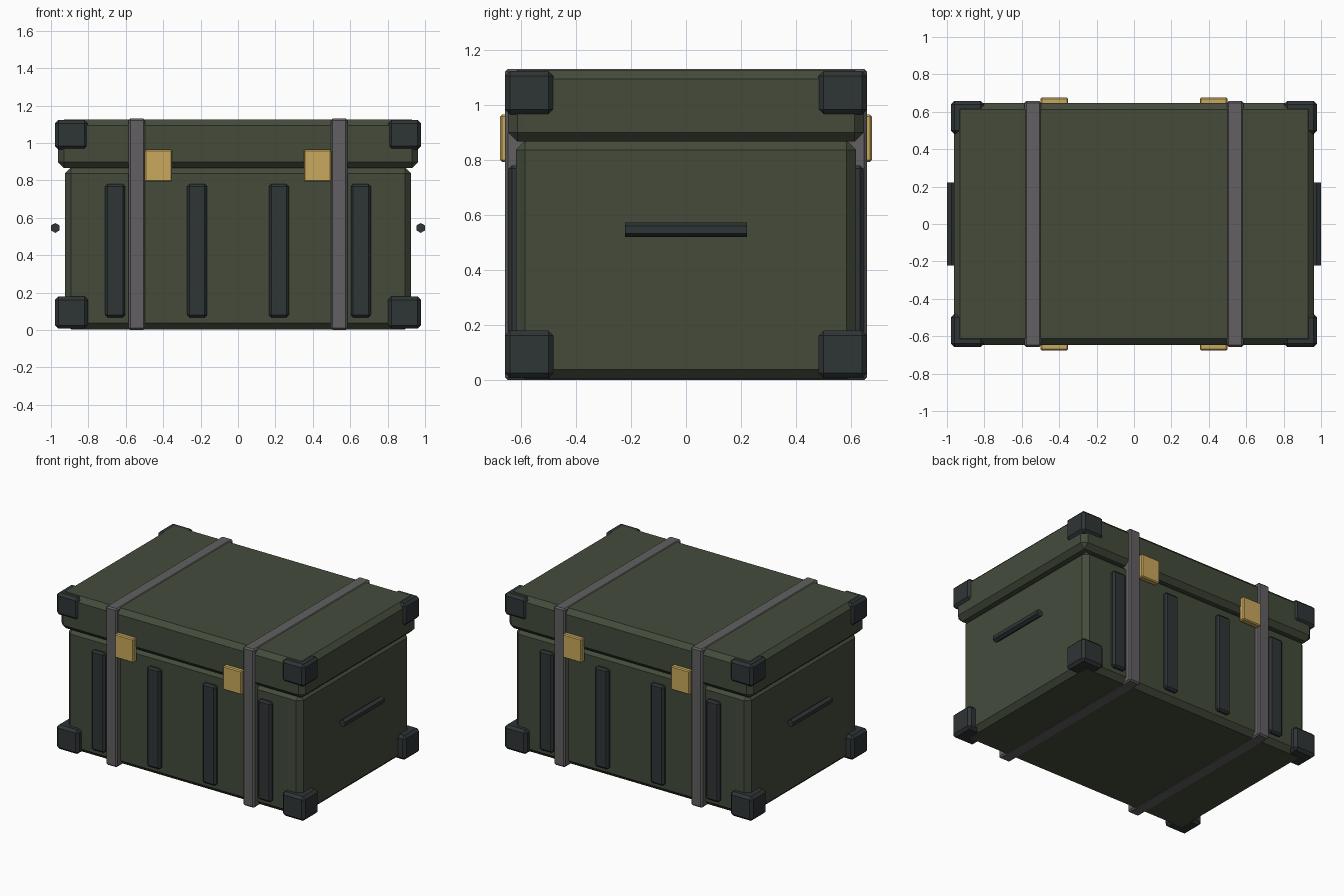
import bpy, bmesh, math
from mathutils import Matrix

if "Cube" in bpy.data.objects:
    bpy.data.objects.remove(bpy.data.objects["Cube"])


def material(name, rgb):
    m = bpy.data.materials.new(name)
    m.diffuse_color = (*rgb, 1)
    m.use_nodes = True
    m.node_tree.nodes["Principled BSDF"].inputs["Base Color"].default_value = m.diffuse_color
    return m


GREEN = material("olive green", (0.058, 0.071, 0.044))
DARK = material("dark slate", (0.028, 0.035, 0.036))
GREY = material("strap grey", (0.122, 0.117, 0.122))
BRASS = material("brass", (0.584, 0.392, 0.107))


def finish(name, bm, mat):
    me = bpy.data.meshes.new(name)
    bm.to_mesh(me)
    bm.free()
    me.materials.append(mat)
    ob = bpy.data.objects.new(name, me)
    bpy.context.collection.objects.link(ob)
    return ob


def box(name, x, y, z, mat, bevel):
    """Chamfered box from (min, max) ranges on each axis."""
    bm = bmesh.new()
    bmesh.ops.create_cube(bm, size=1)
    for v in bm.verts:
        v.co = [(r[0] + r[1]) / 2 + c * (r[1] - r[0]) for r, c in zip((x, y, z), v.co)]
    bmesh.ops.bevel(bm, geom=bm.edges[:], offset=bevel, segments=1,
                    affect='EDGES', profile=0.5)
    return finish(name, bm, mat)


def around(c, size):
    return (c - size / 2, c + size / 2)


# Case body and overhanging lid
box("case_body", (-0.926, 0.926), (-0.618, 0.618), (0.004, 0.87), GREEN, 0.034)
box("case_lid", (-0.963, 0.963), (-0.646, 0.646), (0.866, 1.126), GREEN, 0.033)

# Straps wrapped all the way round
for sx in (-1, 1):
    box("strap", around(sx * 0.541, 0.09), (-0.657, 0.657), (0, 1.131), GREY, 0.01)

for sx in (-1, 1):
    for sy in (-1, 1):
        # Corner guards, bottom and top
        for z in ((0.007, 0.18), (0.965, 1.123)):
            box("corner_guard", around(sx * 0.891, 0.176), around(sy * 0.57, 0.176),
                z, DARK, 0.018)
        # Latches beside the straps
        box("latch", around(sx * 0.426, 0.148), around(sy * 0.654, 0.044),
            (0.793, 0.964), BRASS, 0.007)
        # Vertical ribs, front and back
        for x in (0.219, 0.657):
            box("rib", around(sx * x, 0.106), around(sy * 0.622, 0.046),
                (0.068, 0.78), DARK, 0.012)

# Six-sided bar handles on the ends
for sx in (-1, 1):
    bm = bmesh.new()
    bmesh.ops.create_cone(bm, cap_ends=True, segments=6, radius1=0.0265, radius2=0.0265,
                          depth=0.442, matrix=Matrix.Translation((sx * 0.977, 0, 0.546))
                          @ Matrix.Rotation(math.pi / 2, 4, 'X'))
    finish("handle", bm, DARK)
